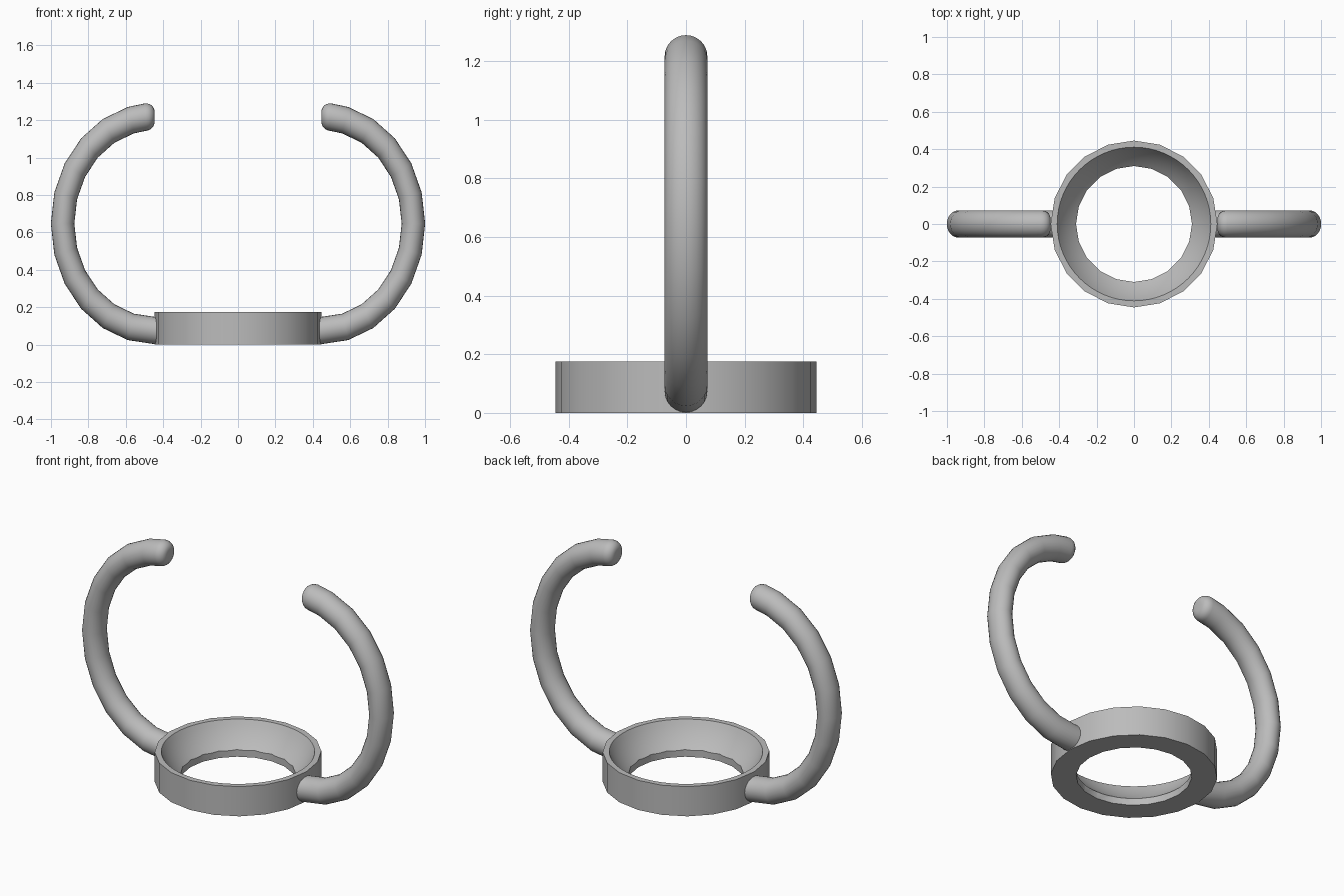
import bpy
import bmesh
from math import cos, sin, pi, radians

cube = bpy.data.objects.get("Cube")
if cube:
    bpy.data.objects.remove(cube, do_unlink=True)

grey = bpy.data.materials.new("plain grey")
grey.use_nodes = True
grey.diffuse_color = (0.5, 0.5, 0.5, 1)
grey.node_tree.nodes["Principled BSDF"].inputs["Base Color"].default_value = (0.5, 0.5, 0.5, 1)


def make_object(name, bm):
    bmesh.ops.recalc_face_normals(bm, faces=bm.faces)
    mesh = bpy.data.meshes.new(name)
    bm.to_mesh(mesh)
    bm.free()
    mesh.materials.append(grey)
    obj = bpy.data.objects.new(name, mesh)
    bpy.context.collection.objects.link(obj)
    return obj


def select(obj):
    bpy.ops.object.select_all(action='DESELECT')
    obj.select_set(True)
    bpy.context.view_layer.objects.active = obj


def smooth(obj):
    select(obj)
    bpy.ops.object.shade_smooth_by_angle(angle=radians(30))


def loft(bm, loops, closed=False):
    """Skin a list of vertex loops; closed joins the last loop to the first."""
    pairs = list(zip(loops, loops[1:]))
    if closed:
        pairs.append((loops[-1], loops[0]))
    for a, b in pairs:
        n = len(a)
        for i in range(n):
            j = (i + 1) % n
            bm.faces.new((a[i], a[j], b[j], b[i]))


# Base ring: a faceted band with a round hole
SIDES = 20
HEIGHT = 0.175
bm = bmesh.new()
profile = [(0.446, 0), (0.446, HEIGHT), (0.31, HEIGHT), (0.31, 0)]
loft(bm, [[bm.verts.new((r * cos(2 * pi * i / SIDES), r * sin(2 * pi * i / SIDES), z))
           for i in range(SIDES)] for r, z in profile], closed=True)
ring = make_object("base_ring", bm)

# Smooth bowl seat cut into the ring
bm = bmesh.new()
bmesh.ops.create_uvsphere(bm, u_segments=64, v_segments=48, radius=0.46)
bmesh.ops.translate(bm, vec=(0, 0, 0.382), verts=bm.verts)
cutter = make_object("bowl_cutter", bm)
cutter.hide_render = True
cut = ring.modifiers.new("bowl", 'BOOLEAN')
cut.operation = 'DIFFERENCE'
cut.solver = 'EXACT'
cut.object = cutter
select(ring)
bpy.ops.object.modifier_apply(modifier=cut.name)
bpy.data.objects.remove(cutter, do_unlink=True)
smooth(ring)

# Curved arms: half a narrowed torus each, with a rounded upper tip
MAJOR, TUBE, SQUASH = 0.572, 0.073, 0.86
CENTRE_X, CENTRE_Z = 0.446, 0.647
AROUND = 24


def make_arm(name, side):
    stations = [(-93, TUBE)] + [(a, TUBE) for a in range(-90, 76, 15)]
    bevel, sweep = 0.045, 5.5
    for k in range(6):
        t = k / 5 * pi / 2
        stations.append((90 - sweep + sweep * sin(t), TUBE - bevel * (1 - cos(t))))
    bm = bmesh.new()
    loops = []
    for angle, radius in stations:
        a = radians(angle)
        loop = []
        for i in range(AROUND):
            t = 2 * pi * i / AROUND
            d = MAJOR + radius * cos(t)
            loop.append(bm.verts.new((side * (CENTRE_X + SQUASH * d * cos(a)),
                                      radius * sin(t), CENTRE_Z + d * sin(a))))
        loops.append(loop)
    loft(bm, loops)
    bm.faces.new(loops[0])
    bm.faces.new(loops[-1])
    smooth(make_object(name, bm))


make_arm("left_arm", 1)
make_arm("right_arm", -1)
